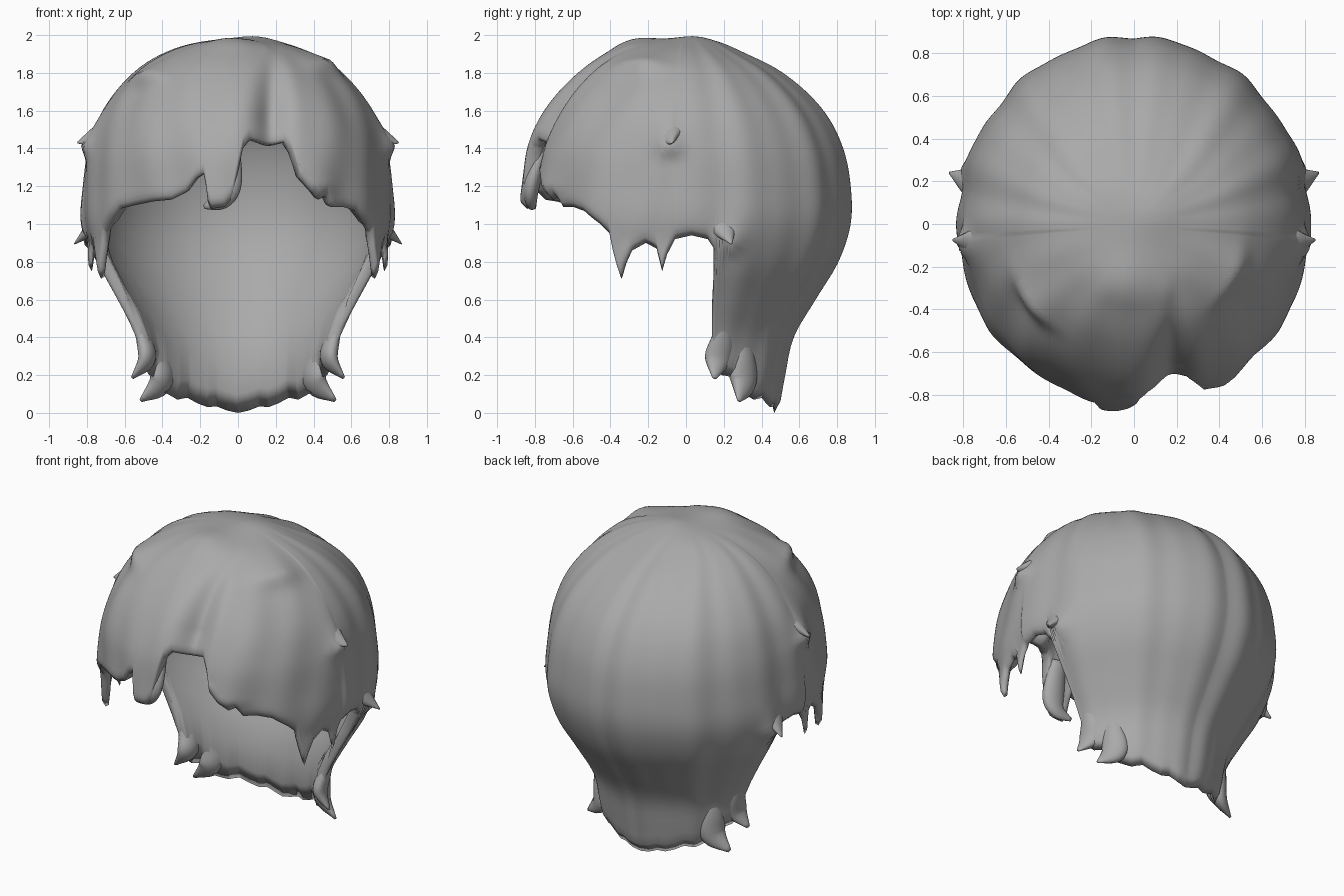
import bpy, bmesh, math
from mathutils import Vector

if "Cube" in bpy.data.objects:
    bpy.data.objects.remove(bpy.data.objects["Cube"])

mat = bpy.data.materials.new("hair grey")
mat.diffuse_color = (0.40, 0.40, 0.40, 1)
mat.use_nodes = True
mat.node_tree.nodes["Principled BSDF"].inputs["Base Color"].default_value = mat.diffuse_color


def finish(bm, name):
    bmesh.ops.recalc_face_normals(bm, faces=bm.faces)
    me = bpy.data.meshes.new(name)
    bm.to_mesh(me)
    bm.free()
    me.materials.append(mat)
    for p in me.polygons:
        p.use_smooth = True
    ob = bpy.data.objects.new(name, me)
    bpy.context.collection.objects.link(ob)
    return ob


def interp(x, xs, ys, smooth=True):
    if x <= xs[0]:
        return ys[0]
    for i in range(len(xs) - 1):
        if x <= xs[i + 1]:
            h = xs[i + 1] - xs[i]
            t = (x - xs[i]) / h
            if not smooth:
                return ys[i] + (ys[i + 1] - ys[i]) * t
            a, b = max(i - 1, 0), min(i + 2, len(xs) - 1)
            m0 = (ys[i + 1] - ys[a]) / (xs[i + 1] - xs[a]) * h
            m1 = (ys[b] - ys[i]) / (xs[b] - xs[i]) * h
            return ((2*t**3 - 3*t*t + 1) * ys[i] + (t**3 - 2*t*t + t) * m0
                    + (3*t*t - 2*t**3) * ys[i + 1] + (t**3 - t*t) * m1)
    return ys[-1]


# head profile: half width, front depth and back depth at each height
Z = [1.98, 1.96, 1.9, 1.8, 1.6, 1.4, 1.2, 1.0, 0.8, 0.6, 0.4, 0.2, 0.0]
W = [math.sqrt(1.98 - z) for z in Z]
SIDE = [0, .22, .40, .55, .71, .785, .815, .825, .77, .66, .56, .525, .48]
FRONT = [0, .28, .43, .57, .74, .83, .85, .85, .84, .8, .8, .8, .8]
BACK = [0, .17, .32, .51, .725, .83, .87, .87, .805, .685, .57, .525, .49]

# hem height by angle from the front (+ is towards +x)
HEM_RIGHT = [(0, 1.28), (2, 1.41), (5, 1.46), (20, 1.46), (22.5, 1.38), (24, 1.25), (28, 1.18),
             (32, 1.13), (35, 1.15), (38, 1.09), (44, 1.09), (50, 1.07), (57, 1.0)]
HEM_LEFT = [(0, 1.28), (2, 1.14), (5, 1.09), (10, 1.08), (11.5, 1.14), (12.5, 1.27), (16, 1.24),
            (20, 1.17), (26, 1.13), (34, 1.12), (43, 1.10), (50, 1.08), (57, 1.0)]
HEM_BACK = [(61, .95), (63, .82), (65, .71), (67, .78), (70, .86), (75, .9), (79, .87), (81, .75),
            (83, .84), (86, .92), (92, .94), (98, .92), (101, .86), (104, .45), (106, .25),
            (112, .2), (119, .19), (126, .11), (138, .07), (146, .08), (153, .05), (160, .03),
            (166, .035), (173, .012), (180, .0)]


def hem(d):
    tab = (HEM_RIGHT if d >= 0 else HEM_LEFT) + HEM_BACK
    return interp(abs(d), [p[0] for p in tab], [p[1] for p in tab], False)


# raised lock tips: angle, tip height, half width in degrees, length, lift
LOCKS = [(84, 1.40, 5, .2, .045), (-84, 1.40, 5, .2, .045),
         (106, .90, 5, .22, .045), (-106, .90, 5, .22, .045),
         (-54, 1.77, 13, .18, .055), (62, 1.84, 15, .13, .04),
         (-6, 1.12, 10, .6, .03), (30, 1.2, 9, .5, .03)]


def relief(d, z, r):
    a = math.radians(d)
    fade = max(0, min(1, (r - .15) / .6)) ** 1.5
    if abs(d) > 85:        # long soft strands down the back
        v = .007 * math.sin(13 * abs(a) + .8) + .003 * math.sin(23 * a + 1)
    else:                  # swept fringe strands
        v = .006 * math.sin(9 * abs(a) + 5 * z) + .004 * math.sin(17 * abs(a) - 7 * z)
    v *= fade
    for d0, z0, w, l, h in LOCKS:
        k = math.exp(-((d - d0) / w) ** 2)
        s = (z - z0) / l
        v += h * k * (max(0, 1 - s) ** 2 if s > 0 else math.exp(-(s * l / .045) ** 2))
    # parting groove running up from the opening in the fringe
    if z > 1.3:
        c = math.degrees(math.asin(min(.7, .19 / max(r, .1))))
        v -= .075 * math.exp(-((d - c) / 7) ** 2) * max(0, min(1, (1.95 - z) / .35))
    return v


def surface(d, z, inset=0.0, detail=True):
    w = math.sqrt(max(0, 1.98 - z))
    a = math.radians(d)
    rx = interp(w, W, SIDE)
    if z < 1.0 and abs(d) < 101:      # side wisps hang straight down
        rx = max(rx, .81)
    ry = interp(w, W, FRONT if abs(d) < 90 else BACK)
    p = Vector((rx * math.sin(a), -ry * math.cos(a), z))
    n = Vector((math.sin(a) * max(rx, .02), -math.cos(a) * max(ry, .02), max(0, z - 1.1))).normalized()
    p += n * ((relief(d, z, rx) if detail else 0) - inset)
    if detail and z > 1.7:            # two soft swells on the crown
        for cx, cy, h in ((.1, .05, .018), (-.05, -.27, .02)):
            p.z += h * math.exp(-((p.x - cx) ** 2 + (p.y - cy) ** 2) / .016)
    return p


# main hair shell: outer skin, rounded hem and smooth inner cap
bm = bmesh.new()
COLS, ROWS = 360, 54
top = bm.verts.new(surface(0, 1.98))
under = bm.verts.new((0, 0, 1.90))
columns = []
for i in range(COLS):
    d = -180 + i * 360 / COLS
    h = hem(d)
    back = abs(d) > 103
    col = []
    for j in range(1, ROWS + 1):
        z = 1.98 - (1.98 - h) * (1 - math.cos(j / ROWS * math.pi / 2))
        e = max(0, 1 - (z - h) / .05)
        col.append(bm.verts.new(surface(d, z, .02 * e * e)))
    lift = .10 + .06 * max(0, 140 - abs(d)) / 37 if back else .012
    for j in range(ROWS, 0, -3):
        z = 1.98 - (1.98 - h - lift) * (1 - math.cos(j / ROWS * math.pi / 2))
        thick = .08
        if 57 < abs(d) < 101 and z < 1.1:   # side wisps thin out
            thick = max(.045, .08 - (1.1 - z) * .15)
        e = max(0, 1 - (z - h - lift) / .05)
        col.append(bm.verts.new(surface(d, z, thick - .015 * e * e, abs(d) < 45 and z < 1.6)))
    columns.append(col)
for i in range(COLS):
    a, b = columns[i], columns[(i + 1) % COLS]
    bm.faces.new((top, a[0], b[0]))
    bm.faces.new((under, b[-1], a[-1]))
    for j in range(len(a) - 1):
        bm.faces.new((a[j], a[j + 1], b[j + 1], b[j]))
finish(bm, "hair_shell")


# tapered strand swept along a smooth path of (x, y, z, radius)
def strand(name, pts, mirror=False, steps=16, sides=14):
    sx = -1 if mirror else 1
    ks = list(range(len(pts)))
    at = lambda t: [interp(t, ks, [p[c] for p in pts]) for c in range(4)]
    bm = bmesh.new()
    rings = []
    for i in range(steps + 1):
        t = i / steps * (len(pts) - 1)
        x, y, z, r = at(t)
        q0, q1 = Vector(at(max(0, t - .05))[:3]), Vector(at(min(len(pts) - 1, t + .05))[:3])
        tan = (q1 - q0).normalized()
        u = tan.cross(Vector((x, y, 0))).normalized()   # along the head
        v = tan.cross(u).normalized()                   # out of the head
        c = Vector((x, y, z))
        ring = []
        for k in range(sides):
            g = 2 * math.pi * k / sides
            q = c + u * r * math.cos(g) + v * r * .6 * math.sin(g)
            ring.append(bm.verts.new((sx * q.x, q.y, q.z)))
        rings.append(ring)
    for a, b in zip(rings, rings[1:]):
        for k in range(sides):
            bm.faces.new((a[k], a[(k + 1) % sides], b[(k + 1) % sides], b[k]))
    bm.faces.new(rings[0])
    bm.faces.new(rings[-1])
    finish(bm, name)


# flicked-out nape strands and side spikes, both sides
for m, s in ((False, "right"), (True, "left")):
    strand("nape_flick_front_" + s, [(.535, .205, .5, .03), (.495, .19, .38, .065),
                                     (.485, .165, .28, .07), (.56, .15, .185, .012)], m)
    strand("nape_flick_back_" + s, [(.43, .30, .42, .03), (.41, .305, .28, .07),
                                    (.41, .30, .16, .08), (.515, .28, .065, .012)], m)
    strand("side_point_" + s, [(.70, .16, 1.14, .04), (.755, .19, 1.0, .075), (.865, .24, .895, .006)], m)
    strand("temple_point_" + s, [(.66, -.10, 1.56, .04), (.74, -.09, 1.47, .075),
                                 (.85, -.075, 1.43, .006)], m)

# small curl at the tip of the centre fringe lock
strand("fringe_tip", [(-.04, -.75, 1.42, .05), (-.055, -.815, 1.22, .075),
                      (-.09, -.82, 1.13, .055), (-.18, -.80, 1.09, .012)])
